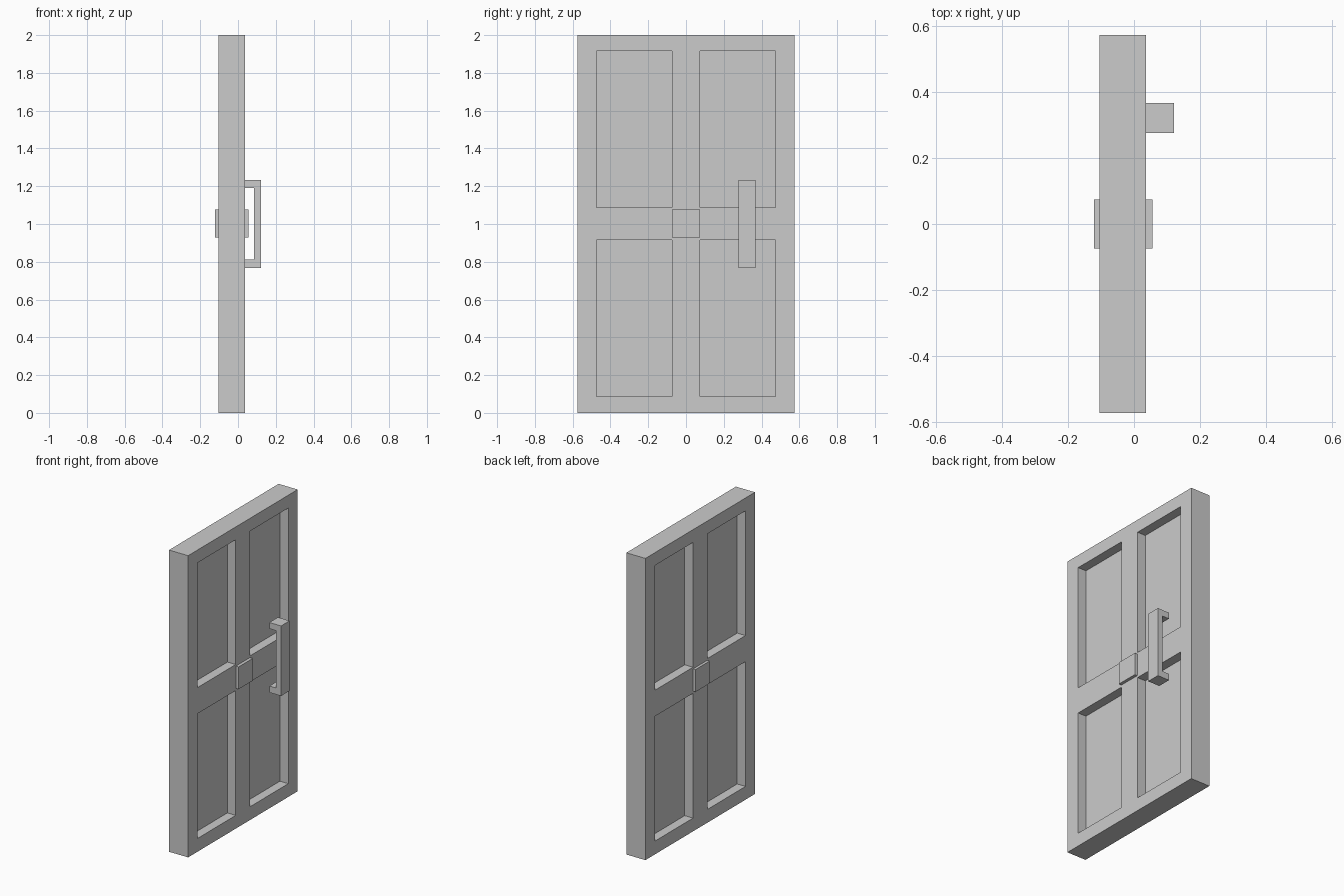
import bpy
import bmesh
from mathutils import Matrix, Vector

if "Cube" in bpy.data.objects:
    bpy.data.objects.remove(bpy.data.objects["Cube"])

BACK, FRONT = -0.104, 0.036      # door faces along x
HALF_W = 0.574
RECESS = 0.061


def add_box(bm, lo, hi):
    lo, hi = Vector(lo), Vector(hi)
    size = hi - lo
    mat = Matrix.Translation((lo + hi) / 2) @ Matrix.Diagonal((*size, 1))
    bmesh.ops.create_cube(bm, size=1, matrix=mat)


def finish(name, bm):
    bmesh.ops.recalc_face_normals(bm, faces=bm.faces)
    mesh = bpy.data.meshes.new(name)
    bm.to_mesh(mesh)
    bm.free()
    obj = bpy.data.objects.new(name, mesh)
    bpy.context.collection.objects.link(obj)
    return obj


# Door slab
bm = bmesh.new()
add_box(bm, (BACK, -HALF_W, 0), (FRONT, HALF_W, 2))
door = finish("door_slab", bm)

# Four recessed panels on each face
bm = bmesh.new()
for x0, x1 in ((FRONT - RECESS, FRONT + 0.1), (BACK - 0.1, BACK + RECESS)):
    for y0, y1 in ((-0.475, -0.075), (0.075, 0.475)):
        for z0, z1 in ((0.088, 0.915), (1.088, 1.915)):
            add_box(bm, (x0, y0, z0), (x1, y1, z1))
cutter = finish("panel_cutter", bm)
cutter.hide_render = True

mod = door.modifiers.new("panels", 'BOOLEAN')
mod.operation = 'DIFFERENCE'
mod.solver = 'EXACT'
mod.object = cutter
bpy.context.view_layer.objects.active = door
bpy.ops.object.modifier_apply(modifier=mod.name)
bpy.data.objects.remove(cutter)

# Square centre plates
for name, x0, x1 in (("centre_plate_front", FRONT, 0.056),
                     ("centre_plate_back", -0.122, BACK)):
    bm = bmesh.new()
    add_box(bm, (x0, -0.074, 0.929), (x1, 0.074, 1.077))
    finish(name, bm)

# Pull handle: C profile in x/z extruded along y
outer, inner = 0.122, 0.085
profile = [(FRONT, 0.768), (outer, 0.768), (outer, 1.232), (FRONT, 1.232),
           (FRONT, 1.191), (inner, 1.191), (inner, 0.811), (FRONT, 0.811)]
bm = bmesh.new()
face = bm.faces.new([bm.verts.new((x, 0.277, z)) for x, z in profile])
ext = bmesh.ops.extrude_face_region(bm, geom=[face], use_keep_orig=True)
bmesh.ops.translate(bm, vec=(0, 0.09, 0),
                    verts=[v for v in ext["geom"] if isinstance(v, bmesh.types.BMVert)])
finish("pull_handle", bm)
